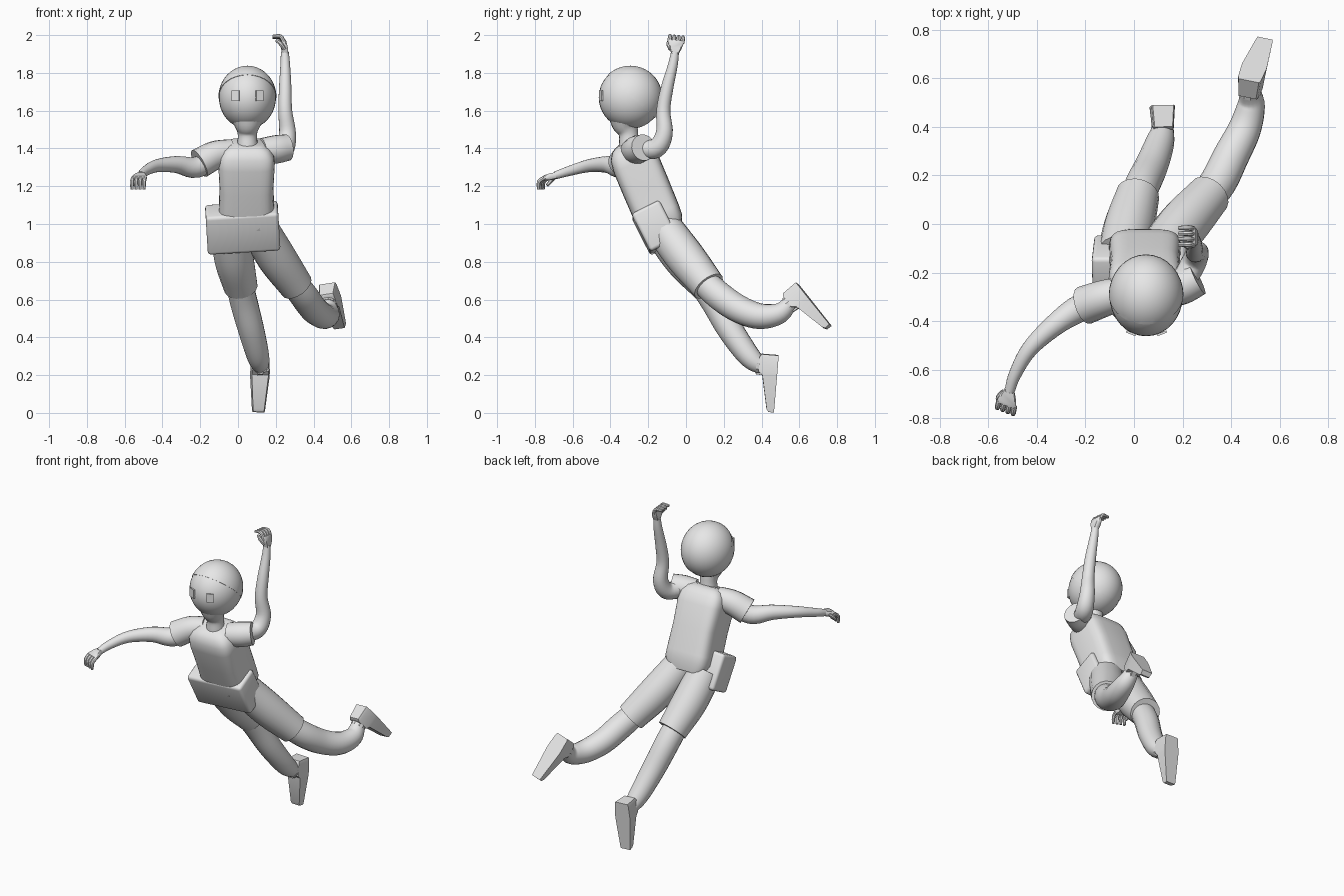
import bpy, bmesh, math
from mathutils import Vector as V, Matrix

if "Cube" in bpy.data.objects:
    bpy.data.objects.remove(bpy.data.objects["Cube"])

grey = bpy.data.materials.new("light_grey")
grey.use_nodes = True
grey.diffuse_color = (0.8, 0.8, 0.8, 1)
grey.node_tree.nodes["Principled BSDF"].inputs["Base Color"].default_value = (0.8, 0.8, 0.8, 1)
parts = []


def finish(name, bm):
    bmesh.ops.recalc_face_normals(bm, faces=bm.faces)
    mesh = bpy.data.meshes.new(name)
    bm.to_mesh(mesh)
    bm.free()
    mesh.materials.append(grey)
    ob = bpy.data.objects.new(name, mesh)
    bpy.context.collection.objects.link(ob)
    parts.append(ob)
    return ob


def loft(name, rings):
    """Skin a list of closed rings and cap both ends."""
    bm = bmesh.new()
    rows = [[bm.verts.new(p) for p in ring] for ring in rings]
    n = len(rows[0])
    for a, b in zip(rows, rows[1:]):
        for i in range(n):
            j = (i + 1) % n
            bm.faces.new((a[i], a[j], b[j], b[i]))
    bm.faces.new(rows[0][::-1])
    bm.faces.new(rows[-1])
    return finish(name, bm)


def smooth_path(pts, steps):
    """Catmull-Rom through (x, y, z, radius) points."""
    p = [V(q) for q in pts]
    p = [p[0] * 2 - p[1]] + p + [p[-1] * 2 - p[-2]]
    out = []
    for a, b, c, d in zip(p, p[1:], p[2:], p[3:]):
        for k in range(steps):
            t = k / steps
            out.append(0.5 * (2 * b + (c - a) * t + (2 * a - 5 * b + 4 * c - d) * t * t
                              + (3 * b - a - 3 * c + d) * t ** 3))
    return out + [p[-2]]


def tube(name, pts, sides=18, steps=5):
    path = smooth_path(pts, steps)
    cen = [q.to_3d() for q in path]
    rings, last, side = [], None, None
    for i, c in enumerate(cen):
        d = (cen[min(i + 1, len(cen) - 1)] - cen[max(i - 1, 0)]).normalized()
        if last is None:
            side = d.orthogonal().normalized()
        else:
            side = last.rotation_difference(d) @ side
        last = d
        up = d.cross(side)
        rings.append([c + path[i][3] * (side * math.cos(a) + up * math.sin(a))
                      for a in (2 * math.pi * k / sides for k in range(sides))])
    return loft(name, rings)


def ellipsoid(name, centre, radii, cut=None):
    bm = bmesh.new()
    bmesh.ops.create_uvsphere(bm, u_segments=32, v_segments=20, radius=1)
    bm.transform(Matrix.Translation(centre) @ Matrix.Diagonal((*radii, 1)))
    if cut:
        geom = bm.verts[:] + bm.edges[:] + bm.faces[:]
        bmesh.ops.bisect_plane(bm, geom=geom, plane_co=cut[0], plane_no=cut[1], clear_inner=True)
        bmesh.ops.holes_fill(bm, edges=[e for e in bm.edges if e.is_boundary])
    return finish(name, bm)


def box(name, centre, size, rot=(0, 0, 0), bevel=0.0):
    bm = bmesh.new()
    bmesh.ops.create_cube(bm, size=1)
    bm.transform(Matrix.Diagonal((*size, 1)))
    if bevel:
        bmesh.ops.bevel(bm, geom=bm.edges[:], offset=bevel, segments=3, profile=0.5, affect='EDGES')
    ob = finish(name, bm)
    ob.location, ob.rotation_euler = centre, rot
    return ob


def shoe(name, heel, toe, ankle):
    """Wedge with a flat sole from heel to toe, thick around the ankle."""
    heel, toe, ankle = V(heel), V(toe), V(ankle)
    d = (toe - heel).normalized()
    up = ankle - heel
    up = (up - up.dot(d) * d).normalized()
    side = d.cross(up)
    rings = []
    for f, w, t in ((0, .043, .09), (.05, .048, .1), (.3, .052, .1), (.36, .052, .078),
                    (.95, .035, .04), (1, .032, .03)):
        c = heel.lerp(toe, f)
        rings.append([c - side * w, c + side * w, c + side * w * .85 + up * t, c - side * w * .85 + up * t])
    loft(name, rings)
    # collar and tongue
    a = heel.lerp(toe, .2)
    tube(name + "_collar", [(*(a + up * .06), .042), (*(a + up * .115), .045)], 10, 1)
    b = heel.lerp(toe, .32)
    tube(name + "_tongue", [(*(b + up * .05), .025), (*(b + up * .11), .018)], 4, 1)


def hand(name, wrist, forward, spread, curl):
    w, f, s, c = V(wrist), V(forward).normalized(), V(spread).normalized(), V(curl).normalized()
    rings = []
    for k, half, th in ((-.01, .02, .016), (.02, .033, .018), (.05, .042, .014), (.062, .04, .01)):
        m = w + f * k
        rings.append([m + s * half * i + c * th * j
                      for i, j in ((-1, -.5), (-.8, -1), (.8, -1), (1, -.5), (1, .5), (.8, 1), (-.8, 1), (-1, .5))])
    loft(name + "_palm", rings)
    for n in range(4):
        o = w + s * (n - 1.5) * .023
        tube(f"{name}_finger_{n + 1}", [(*(o + f * .05), .011), (*(o + f * .078 + c * .016), .011),
                                        (*(o + f * .076 + c * .058), .008)], 8, 3)
    tube(name + "_thumb", [(*(w + f * .01 - s * .025), .011), (*(w + f * .04 - s * .04 + c * .02), .011),
                           (*(w + f * .055 - s * .03 + c * .04), .008)], 8, 3)


# head, hair cap, neck and eyes
head_c = V((.05, -.295, 1.67))
ellipsoid("head", head_c, (.151, .167, .166))
ellipsoid("hair_cap", head_c, (.154, .17, .168), (head_c + V((0, .0, .01)), V((0, .68, .73))))
tube("neck", [(.05, -.30, 1.41, .055), (.05, -.305, 1.48, .052), (.05, -.32, 1.53, .075), (.05, -.315, 1.59, .115)])
for tag, x, turn in (("right", -.012, -.36), ("left", .115, .36)):
    box(tag + "_eye", (x, -.45, 1.68), (.042, .009, .055), (0, 0, turn))

# torso: rounded rectangle sections along a leaning axis
axis, across = V((0, -.387, .922)), V((1, 0, 0))
depth = axis.cross(across)
rings = []
for t, hw, hd in ((-.06, .12, .10), (0, .148, .122), (.05, .147, .125), (.2, .143, .127), (.34, .15, .127),
                  (.4, .145, .118), (.435, .12, .095), (.455, .085, .065)):
    c = V((.045, -.135, 1.01)) + axis * t
    ring = []
    for k in range(32):
        a = 2 * math.pi * k / 32
        x, y = math.cos(a), math.sin(a)
        ring.append(c + across * hw * math.copysign(abs(x) ** .45, x) + depth * hd * math.copysign(abs(y) ** .45, y))
    rings.append(ring)
loft("torso", rings)

# wide waist wrap
box("waist_wrap", (.025, -.165, .98), (.385, .165, .225), (.47, -.06, 0), .018)

# sleeves
tube("right_sleeve", [(-.03, -.28, 1.385, .065), (-.12, -.305, 1.365, .075), (-.205, -.335, 1.32, .08)])
tube("left_sleeve", [(.13, -.28, 1.385, .07), (.2, -.255, 1.395, .075), (.262, -.225, 1.405, .07)])

# arms and hands
tube("right_arm", [(-.1, -.3, 1.36, .05), (-.22, -.345, 1.3, .056), (-.325, -.415, 1.315, .045),
                   (-.43, -.515, 1.308, .034), (-.49, -.62, 1.28, .026), (-.513, -.69, 1.258, .021)])
tube("left_arm", [(.19, -.26, 1.4, .05), (.245, -.16, 1.4, .052), (.262, -.115, 1.48, .045),
                  (.25, -.12, 1.6, .037), (.25, -.1, 1.72, .033), (.25, -.07, 1.84, .026), (.248, -.058, 1.91, .021)])
hand("right_hand", (-.513, -.69, 1.256), (-.2, -.9, -.2), (.9, -.35, 0), (0, -.1, -1))
hand("left_hand", (.248, -.058, 1.912), (-.1, .1, 1), (0, 1, -.1), (-1, 0, .05))

# shorts
tube("right_shorts", [(-.05, -.13, .97, .10), (-.02, -.01, .81, .104), (.015, .12, .665, .09)])
tube("left_shorts", [(.11, -.12, .98, .10), (.205, .0, .82, .104), (.31, .12, .67, .09)])

# legs
tube("right_leg", [(.0, .06, .72, .07), (.03, .15, .59, .073), (.07, .235, .44, .069), (.105, .33, .305, .06),
                   (.118, .39, .255, .046), (.12, .44, .26, .035)])
tube("left_leg", [(.27, .07, .72, .07), (.345, .17, .625, .076), (.4, .28, .55, .074), (.455, .39, .512, .068),
                  (.482, .49, .525, .057), (.477, .545, .575, .042), (.475, .575, .62, .035)])

# shoes
shoe("right_shoe", (.12, .49, .305), (.108, .465, .003), (.12, .40, .26))
shoe("left_shoe", (.472, .59, .685), (.54, .765, .465), (.477, .53, .57))

# smooth shading with crisp edges
bpy.ops.object.select_all(action='DESELECT')
for ob in parts:
    ob.select_set(True)
bpy.context.view_layer.objects.active = parts[0]
bpy.ops.object.shade_smooth_by_angle(angle=math.radians(35))
